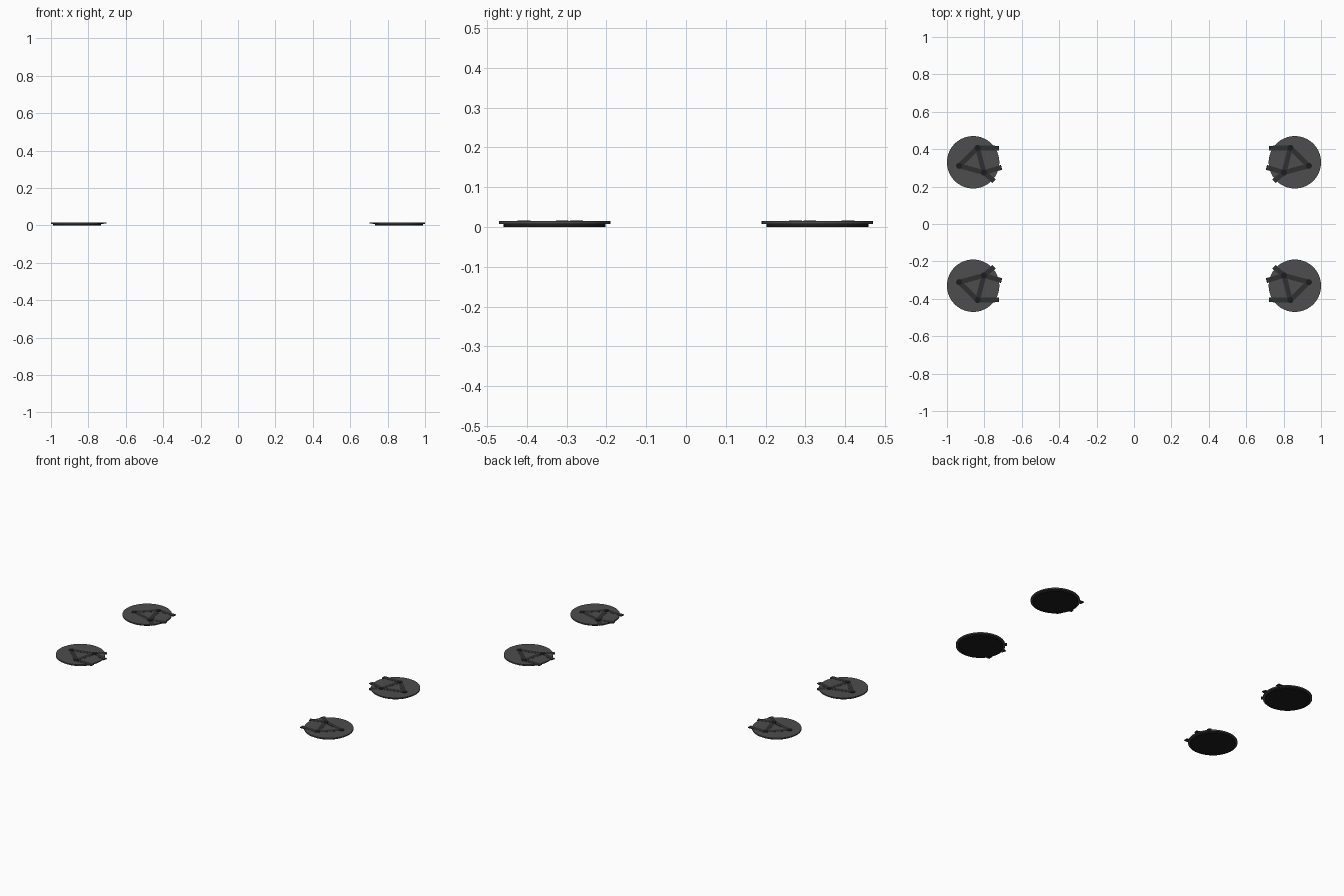
import bpy, math

if "Cube" in bpy.data.objects:
    bpy.data.objects.remove(bpy.data.objects["Cube"])

def mat(name, v):
    m = bpy.data.materials.new(name)
    m.diffuse_color = (v, v, v * 1.03, 1)
    m.use_nodes = True
    m.node_tree.nodes["Principled BSDF"].inputs["Base Color"].default_value = m.diffuse_color
    return m

GREY, DARK, BLACK = mat("dark_grey", 0.075), mat("charcoal", 0.03), mat("black", 0.012)

def disc(name, x, y, r, z0, z1, m, n=64):
    bpy.ops.mesh.primitive_cylinder_add(vertices=n, radius=r, depth=z1 - z0,
                                        location=(x, y, (z0 + z1) / 2))
    o = bpy.context.object
    o.name = name
    o.data.materials.append(m)
    bpy.ops.object.shade_smooth_by_angle()

def bar(name, a, b, w, z0, z1, m):
    dx, dy = b[0] - a[0], b[1] - a[1]
    bpy.ops.mesh.primitive_cube_add(size=1, location=((a[0] + b[0]) / 2, (a[1] + b[1]) / 2, (z0 + z1) / 2),
                                    rotation=(0, 0, math.atan2(dy, dx)))
    o = bpy.context.object
    o.name = name
    o.scale = (math.hypot(dx, dy), w, z1 - z0)
    bpy.ops.object.transform_apply(location=False, rotation=False, scale=True)
    o.data.materials.append(m)

# network pattern, relative to the disc centre (right-hand back coaster)
NODES = [(-0.024, 0.077), (0.075, -0.019), (-0.058, -0.055)]
ENDS = [(0, (-0.138, 0.075)), (2, (-0.152, -0.027)), (2, (-0.112, -0.101))]
LINKS = [(NODES[i], NODES[(i + 1) % 3]) for i in range(3)] + [(NODES[i], e) for i, e in ENDS]

for sx in (1, -1):
    for sy in (1, -1):
        cx, cy = 0.86 * sx, 0.33 * sy
        # two-layer coaster
        disc("coaster_foot", cx, cy, 0.128, 0.0, 0.007, BLACK)
        disc("coaster_plate", cx, cy, 0.14, 0.007, 0.0145, GREY)
        place = lambda p: (cx + p[0] * sx, cy + p[1] * sy)
        # raised pattern of links and round nodes
        for a, b in LINKS:
            bar("pattern_link", place(a), place(b), 0.026, 0.0105, 0.0152, DARK)
        for p in NODES:
            disc("pattern_node", *place(p), 0.016, 0.0105, 0.0165, BLACK, 24)
